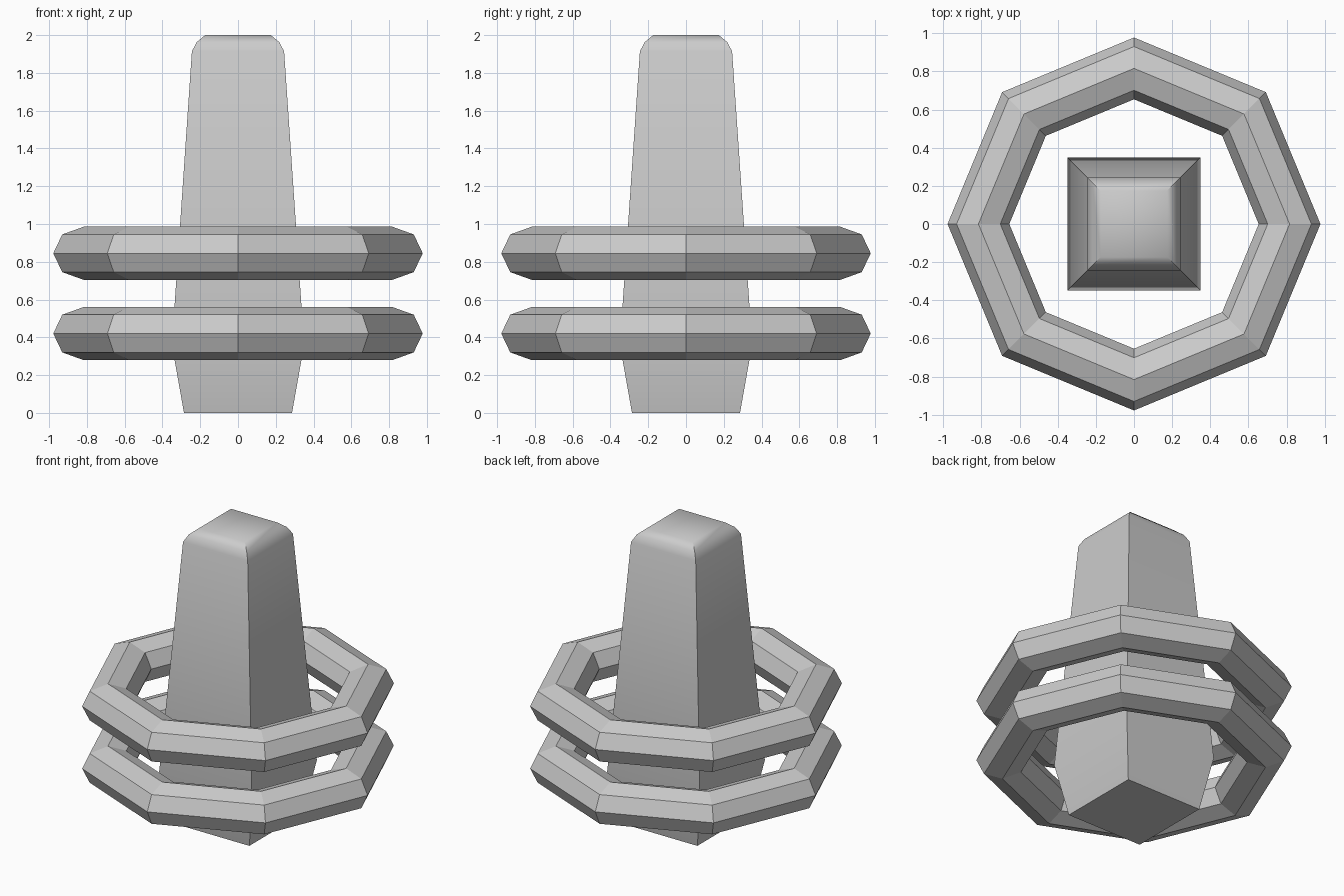
import bpy
import bmesh
import math

if "Cube" in bpy.data.objects:
    bpy.data.objects.remove(bpy.data.objects["Cube"])

# Square tapered post: (height, half width) from foot to softened top
PROFILE = [(0.0, 0.286), (0.36, 0.35), (1.915, 0.244), (1.963, 0.218), (2.0, 0.174)]


def make_post():
    bm = bmesh.new()
    loops = []
    for z, h in PROFILE:
        loops.append([bm.verts.new((sx * h, sy * h, z))
                      for sx, sy in ((-1, -1), (1, -1), (1, 1), (-1, 1))])
    for low, high in zip(loops, loops[1:]):
        for i in range(4):
            j = (i + 1) % 4
            bm.faces.new((low[i], low[j], high[j], high[i]))
    bm.faces.new(loops[0][::-1])
    bm.faces.new(loops[-1])
    mesh = bpy.data.meshes.new("post")
    bm.to_mesh(mesh)
    bm.free()
    post = bpy.data.objects.new("post", mesh)
    bpy.context.collection.objects.link(post)
    # Smooth the rounded top, keep the four corners sharp
    bpy.ops.object.select_all(action='DESELECT')
    post.select_set(True)
    bpy.context.view_layer.objects.active = post
    bpy.ops.object.shade_smooth_by_angle(angle=math.radians(45))


def make_ring(name, z):
    # Eight-sided ring with a slightly flattened eight-sided section
    bpy.ops.mesh.primitive_torus_add(major_segments=8, minor_segments=8,
                                     major_radius=0.816, minor_radius=0.162,
                                     location=(0, 0, z))
    ring = bpy.context.object
    ring.name = name
    ring.scale.z = 0.87
    bpy.ops.object.shade_flat()


make_post()
make_ring("lower_ring", 0.42)
make_ring("upper_ring", 0.845)
